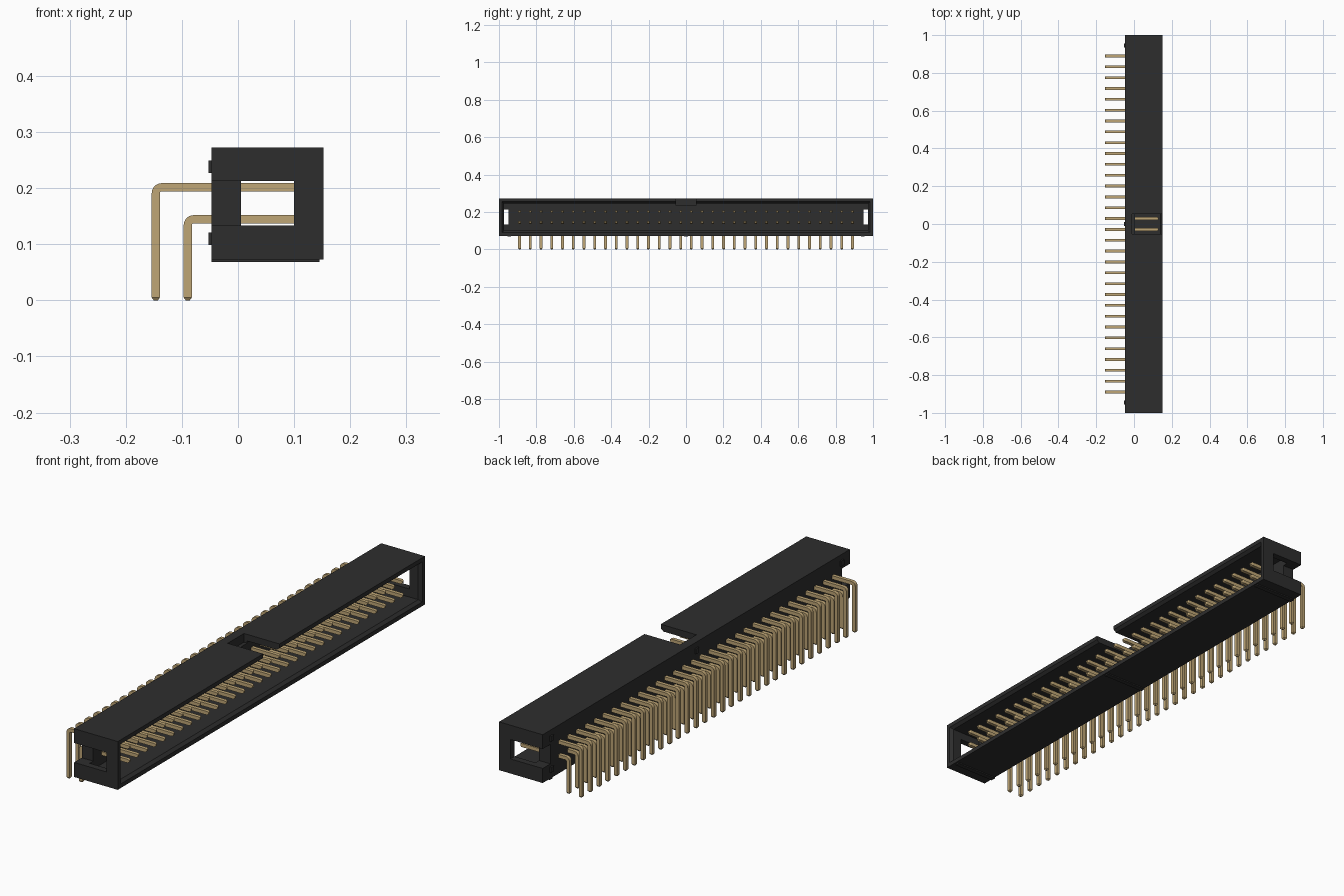
import bpy, bmesh, math
from mathutils import Vector

old = bpy.data.objects.get("Cube")
if old:
    bpy.data.objects.remove(old, do_unlink=True)


def material(name, rgb):
    m = bpy.data.materials.new(name)
    m.use_nodes = True
    m.diffuse_color = (*rgb, 1)
    m.node_tree.nodes["Principled BSDF"].inputs["Base Color"].default_value = (*rgb, 1)
    return m


BLACK = material("black plastic", (0.027, 0.027, 0.027))
GOLD = material("gold metal", (0.52, 0.38, 0.18))


def loft(name, rings, mat):
    """Closed solid through a list of four-point rings."""
    bm = bmesh.new()
    loops = [[bm.verts.new(p) for p in ring] for ring in rings]
    for a, b in zip(loops, loops[1:]):
        for i in range(4):
            j = (i + 1) % 4
            bm.faces.new((a[i], a[j], b[j], b[i]))
    bm.faces.new(loops[0][::-1])
    bm.faces.new(loops[-1])
    bmesh.ops.recalc_face_normals(bm, faces=bm.faces)
    mesh = bpy.data.meshes.new(name)
    bm.to_mesh(mesh)
    bm.free()
    mesh.materials.append(mat)
    obj = bpy.data.objects.new(name, mesh)
    bpy.context.collection.objects.link(obj)
    return obj


def rect(x, y0, y1, z0, z1):
    return [(x, y0, z0), (x, y1, z0), (x, y1, z1), (x, y0, z1)]


def box(name, x, y, z):
    return loft(name, [rect(x[0], *y, *z), rect(x[1], *y, *z)], BLACK)


BACK, MOUTH, BOTTOM, TOP, FLOOR = -0.047, 0.152, 0.073, 0.272, 0.005

# Shrouded housing
housing = box("housing", (BACK, MOUTH), (-1, 1), (BOTTOM, TOP))

# Cavity with a chamfered mouth
cavity_steps = [(FLOOR, 0.027), (0.14, 0.027), (MOUTH, 0.017), (0.164, 0.007)]
cutters = [loft("cavity_cutter",
                [rect(x, w - 1, 1 - w, BOTTOM + w, TOP - w) for x, w in cavity_steps], BLACK)]

# Polarising notch in the top wall, and a slot in each end wall
cutters.append(box("notch_cutter", (-0.01, 0.2), (-0.053, 0.053), (0.236, 0.3)))
for s in (-1, 1):
    cutters.append(box("end_slot_cutter", (-0.1, 0.1),
                       sorted((s * 0.95, s * 1.1)), (0.133, 0.213)))

for c in cutters:
    mod = housing.modifiers.new(c.name, "BOOLEAN")
    mod.operation, mod.solver, mod.object = "DIFFERENCE", "EXACT", c
bpy.context.view_layer.update()
graph = bpy.context.evaluated_depsgraph_get()
cut_mesh = bpy.data.meshes.new_from_object(housing.evaluated_get(graph))
housing.modifiers.clear()
housing.data = cut_mesh
for c in cutters:
    bpy.data.objects.remove(c, do_unlink=True)

# Small ribs underneath and standoffs at the back
for side, y in (("front", -0.945), ("middle", 0), ("rear", 0.945)):
    span = (y - 0.01, y + 0.01)
    box(side + "_bottom_rib", (BACK, 0.145), span, (0.068, BOTTOM + 0.004))
    box(side + "_lower_standoff", (-0.053, BACK + 0.004), span, (0.099, 0.121))
    box(side + "_upper_standoff", (-0.053, BACK + 0.004), span, (0.227, 0.249))

# Right-angle pins: a square section swept along a bent path
HALF, PITCH, COUNT, BEND = 0.0073, 0.0574, 32, 0.0105


def pin_row(name, x, z):
    path = [(0.13, z, 0, 0.5), (0.124, z, 0, 1)]
    for i in range(7):
        a = math.radians(15 * i)
        path.append((x + BEND - BEND * math.sin(a), z - BEND + BEND * math.cos(a), a, 1))
    right = math.pi / 2
    path += [(x, 0.005, right, 1), (x, 0, right, 0.5)]
    rings = []
    for px, pz, a, size in path:
        centre = Vector((px, 0, pz))
        out = Vector((-math.sin(a), 0, math.cos(a))) * HALF * size
        wide = Vector((0, HALF * size, 0))
        rings.append([centre + out + wide, centre + out - wide,
                      centre - out - wide, centre - out + wide])
    row = loft(name, rings, GOLD)
    row.location.y = -PITCH * (COUNT - 1) / 2
    array = row.modifiers.new("row", "ARRAY")
    array.count = COUNT
    array.use_relative_offset = False
    array.use_constant_offset = True
    array.constant_offset_displace = (0, PITCH, 0)


pin_row("upper_pins", -0.1465, 0.2015)
pin_row("lower_pins", -0.0895, 0.1445)
